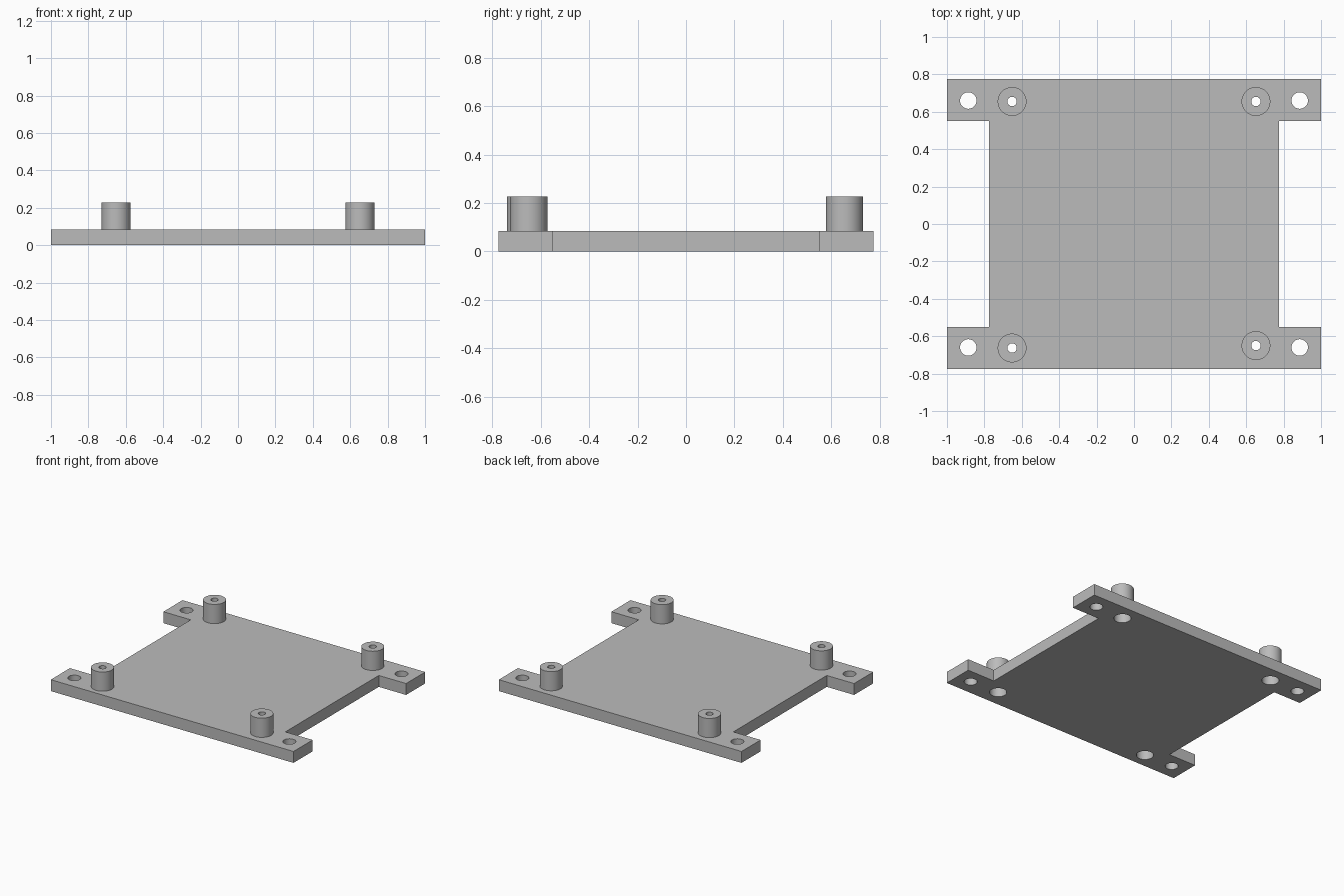
import bpy
import bmesh
import math
from mathutils import Matrix, Vector

default = bpy.data.objects.get("Cube")
if default:
    bpy.data.objects.remove(default, do_unlink=True)

PLATE_TOP = 0.085
BOSS_TOP = 0.228
BOSS_R, SCREW_R, BORE_R, MOUNT_R = 0.077, 0.025, 0.058, 0.044
SIDES = 64

GREY = (0.5, 0.5, 0.5, 1.0)
grey = bpy.data.materials.new("grey_plastic")
grey.use_nodes = True
grey.diffuse_color = GREY
grey.node_tree.nodes["Principled BSDF"].inputs["Base Color"].default_value = GREY


def make_object(name, bm):
    bmesh.ops.recalc_face_normals(bm, faces=bm.faces)
    mesh = bpy.data.meshes.new(name)
    bm.to_mesh(mesh)
    bm.free()
    mesh.materials.append(grey)
    obj = bpy.data.objects.new(name, mesh)
    bpy.context.collection.objects.link(obj)
    return obj


def smooth(obj):
    bpy.ops.object.select_all(action='DESELECT')
    obj.select_set(True)
    bpy.context.view_layer.objects.active = obj
    bpy.ops.object.shade_smooth_by_angle(angle=math.radians(30))


# Plate: H-shaped outline with four mounting ears
quarter = [(0.775, 0.0), (0.775, 0.55), (1.0, 0.55), (1.0, 0.775)]
right = [(x, -y) for x, y in reversed(quarter[1:])] + quarter[1:]
outline = right + [(-x, -y) for x, y in right]
bm = bmesh.new()
base = bm.faces.new([bm.verts.new((x, y, 0)) for x, y in outline])
lifted = bmesh.ops.extrude_face_region(bm, geom=[base])["geom"]
bmesh.ops.translate(bm, vec=(0, 0, PLATE_TOP),
                    verts=[v for v in lifted if isinstance(v, bmesh.types.BMVert)])
plate = make_object("base_plate", bm)

# Positions of the standoffs and the ear holes
standoffs = {
    "back_left": (0.652, 0.655), "back_right": (-0.652, 0.655),
    "front_left": (0.652, -0.65), "front_right": (-0.652, -0.663),
}
ear_holes = [(sx * 0.886, sy * 0.66) for sx in (-1, 1) for sy in (-1, 1)]

# Cutter for the ear holes and the screw-head bores
bm = bmesh.new()
holes = [(p, MOUNT_R) for p in ear_holes] + [(p, BORE_R) for p in standoffs.values()]
for (x, y), r in holes:
    bmesh.ops.create_cone(bm, cap_ends=True, segments=SIDES, radius1=r, radius2=r,
                          depth=0.4, matrix=Matrix.Translation((x, y, 0.05)))
cutter = make_object("hole_cutter", bm)
cutter.hide_render = True
cutter.hide_set(True)

cut = plate.modifiers.new("holes", 'BOOLEAN')
cut.operation = 'DIFFERENCE'
cut.solver = 'EXACT'
cut.object = cutter
bpy.context.view_layer.objects.active = plate
plate.select_set(True)
bpy.ops.object.modifier_apply(modifier=cut.name)
bpy.data.objects.remove(cutter, do_unlink=True)
smooth(plate)

# Standoffs: tubes with a narrow screw hole, turned from a rectangular section
section = [(SCREW_R, PLATE_TOP), (BOSS_R, PLATE_TOP),
           (BOSS_R, BOSS_TOP), (SCREW_R, BOSS_TOP)]
for corner, (x, y) in standoffs.items():
    bm = bmesh.new()
    ring = [bm.verts.new((r, 0, z)) for r, z in section]
    edges = [bm.edges.new((ring[i], ring[(i + 1) % 4])) for i in range(4)]
    bmesh.ops.spin(bm, geom=ring + edges, cent=(0, 0, 0), axis=(0, 0, 1),
                   angle=math.tau, steps=SIDES, use_merge=True)
    bmesh.ops.remove_doubles(bm, verts=bm.verts, dist=0.0001)
    bmesh.ops.translate(bm, verts=bm.verts, vec=Vector((x, y, 0)))
    smooth(make_object(corner + "_standoff", bm))
